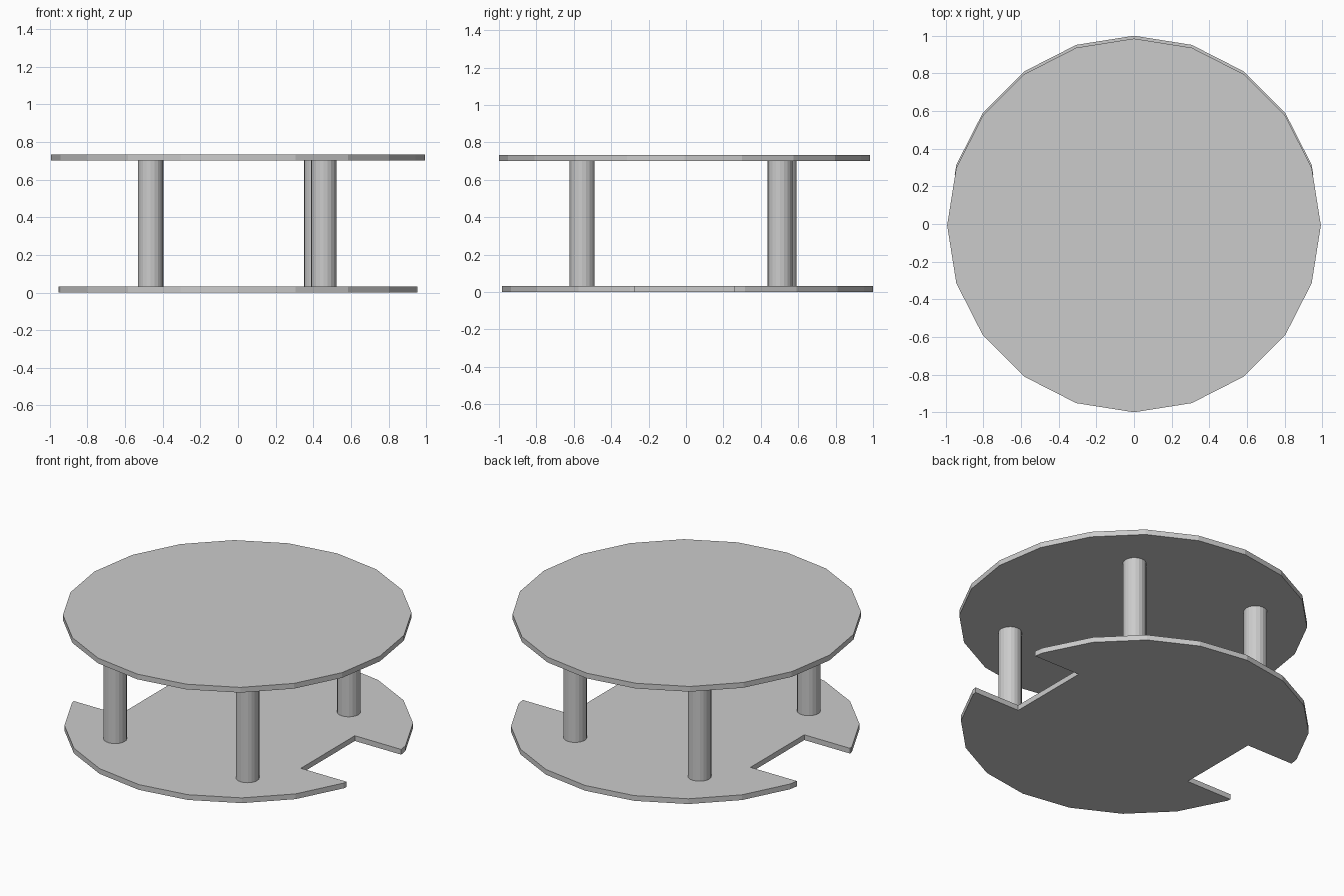
import bpy, bmesh
from math import cos, sin, pi

if "Cube" in bpy.data.objects:
    bpy.data.objects.remove(bpy.data.objects["Cube"])

R, T, H = 0.9925, 0.033, 0.733   # plate radius, plate thickness, total height
OFF = 0.0075                     # plates sit slightly apart in y
SIDES = 20


def rim(i, cy):
    a = 2 * pi * i / SIDES
    return (R * cos(a), cy + R * sin(a))


def prism(name, outline, z0, z1):
    bm = bmesh.new()
    face = bm.faces.new([bm.verts.new((x, y, z0)) for x, y in outline])
    ext = bmesh.ops.extrude_face_region(bm, geom=[face], use_keep_orig=True)
    top = [v for v in ext["geom"] if isinstance(v, bmesh.types.BMVert)]
    bmesh.ops.translate(bm, verts=top, vec=(0, 0, z1 - z0))
    bmesh.ops.recalc_face_normals(bm, faces=bm.faces)
    mesh = bpy.data.meshes.new(name)
    bm.to_mesh(mesh)
    bm.free()
    obj = bpy.data.objects.new(name, mesh)
    bpy.context.collection.objects.link(obj)
    return obj


# Upper plate: plain 20-sided disc
prism("top_plate", [rim(i, -OFF) for i in range(SIDES)], H - T, H)

# Lower plate: same disc with a rectangular wheel notch on each side
NX, Y0, Y1 = 0.63, -0.275, 0.26


def edge_x(y):
    # x of the rim edge next to the side vertex, at height y
    px, py = rim(1, 0)
    return R + (px - R) * abs(y - OFF) / py


outline = [(edge_x(Y1), Y1)]
outline += [rim(i, OFF) for i in range(1, 10)]
outline += [(-edge_x(Y1), Y1), (-NX, Y1), (-NX, Y0), (-edge_x(Y0), Y0)]
outline += [rim(i, OFF) for i in range(11, 20)]
outline += [(edge_x(Y0), Y0), (NX, Y0), (NX, Y1)]
prism("bottom_plate", outline, 0, T)

# Four posts between the plates
posts = {
    "front_left_post": (-0.465, -0.555),
    "front_right_post": (0.455, -0.555),
    "back_right_post": (0.418, 0.503),
    "back_left_post": (-0.462, 0.525),
}
for name, (x, y) in posts.items():
    bpy.ops.mesh.primitive_cylinder_add(
        vertices=SIDES, radius=0.067, depth=H - 2 * T, location=(x, y, H / 2))
    bpy.context.object.name = name
